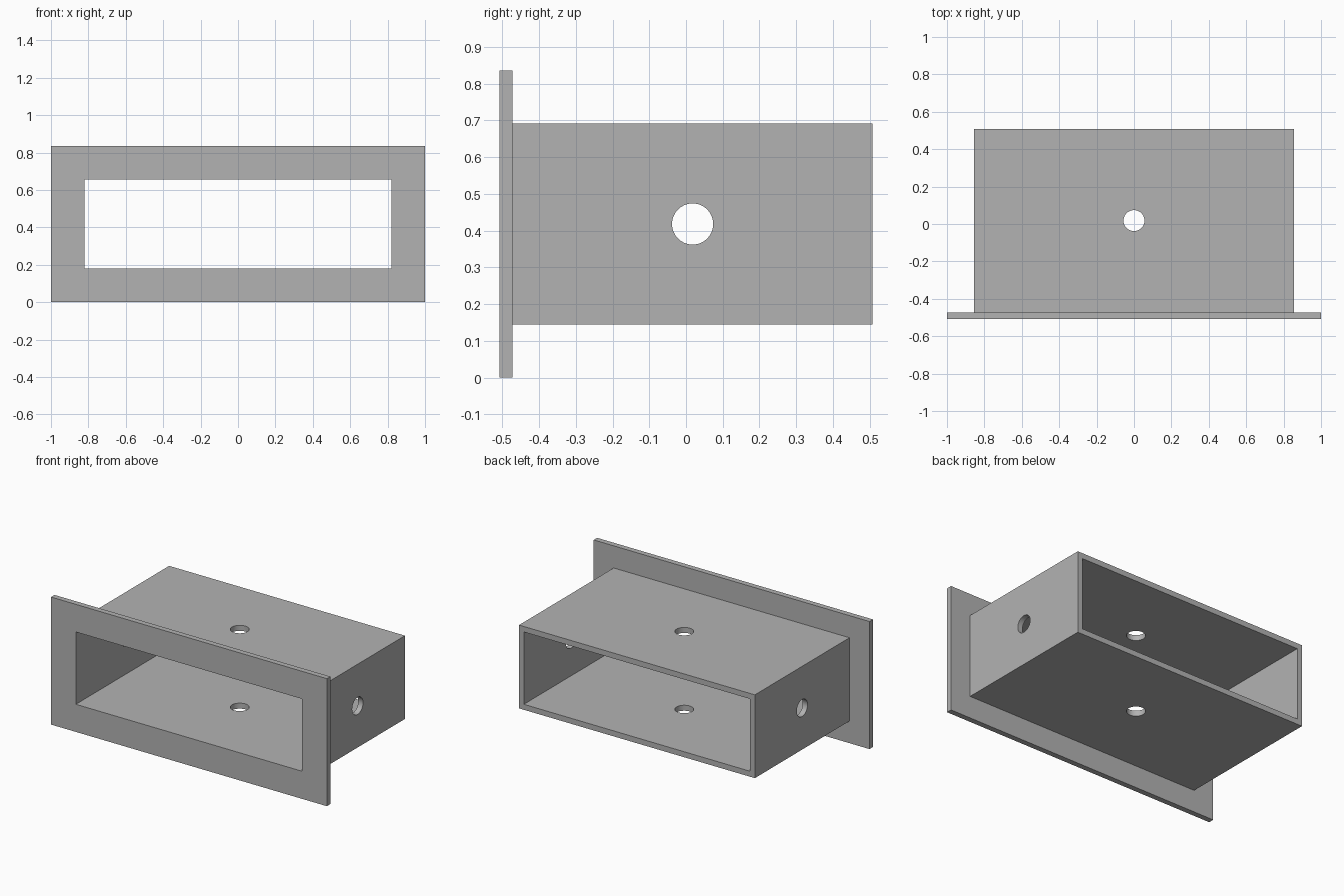
import bpy
import math
from mathutils import Vector

cube = bpy.data.objects.get("Cube")
if cube:
    bpy.data.objects.remove(cube, do_unlink=True)

# Main dimensions
FRONT, BACK = -0.508, 0.508
FLANGE_BACK = -0.472
HEIGHT = 0.836
MID_Z = HEIGHT / 2
HOLE_Y = (FLANGE_BACK + BACK) / 2
HOLE_RADIUS = 0.056

grey = bpy.data.materials.new("plain grey")
grey.use_nodes = True
colour = (0.45, 0.45, 0.45, 1)
grey.diffuse_color = colour
grey.node_tree.nodes["Principled BSDF"].inputs["Base Color"].default_value = colour


def block(name, half_x, half_z, y0, y1):
    """Box centred on x = 0 and the middle height, from y0 to y1."""
    bpy.ops.mesh.primitive_cube_add(size=1, location=(0, (y0 + y1) / 2, MID_Z))
    obj = bpy.context.object
    obj.name = name
    obj.scale = (2 * half_x, y1 - y0, 2 * half_z)
    bpy.ops.object.transform_apply(location=False, rotation=False, scale=True)
    obj.data.materials.append(grey)
    return obj


def drill(name, direction, length):
    """Cylinder running right through the sleeve along a direction."""
    bpy.ops.mesh.primitive_cylinder_add(
        vertices=64, radius=HOLE_RADIUS, depth=length,
        location=(0, HOLE_Y, MID_Z),
        rotation=Vector(direction).to_track_quat("Z", "Y").to_euler())
    obj = bpy.context.object
    obj.name = name
    obj.data.materials.append(grey)
    return obj


def combine(body, tool, operation):
    """Apply a boolean to the body and discard the tool."""
    tool.hide_render = True
    mod = body.modifiers.new(tool.name, "BOOLEAN")
    mod.operation = operation
    mod.solver = "EXACT"
    mod.object = tool
    bpy.context.view_layer.objects.active = body
    bpy.ops.object.modifier_apply(modifier=mod.name)
    bpy.data.objects.remove(tool, do_unlink=True)


# Rectangular sleeve with a wide flange at the front
body = block("flanged_sleeve", 1.0, MID_Z, FRONT, FLANGE_BACK)
combine(body, block("sleeve", 0.855, 0.273, -0.49, BACK), "UNION")

# Opening through the full depth
combine(body, block("opening", 0.82, 0.237, FRONT - 0.1, BACK + 0.1), "DIFFERENCE")

# Round holes through the side walls and through the top and bottom
combine(body, drill("side_holes", (1, 0, 0), 2.2), "DIFFERENCE")
combine(body, drill("vertical_holes", (0, 0, 1), 1.2), "DIFFERENCE")

# Smooth hole walls, sharp box edges
bpy.ops.object.select_all(action="DESELECT")
body.select_set(True)
bpy.context.view_layer.objects.active = body
bpy.ops.object.shade_smooth_by_angle(angle=math.radians(30))
